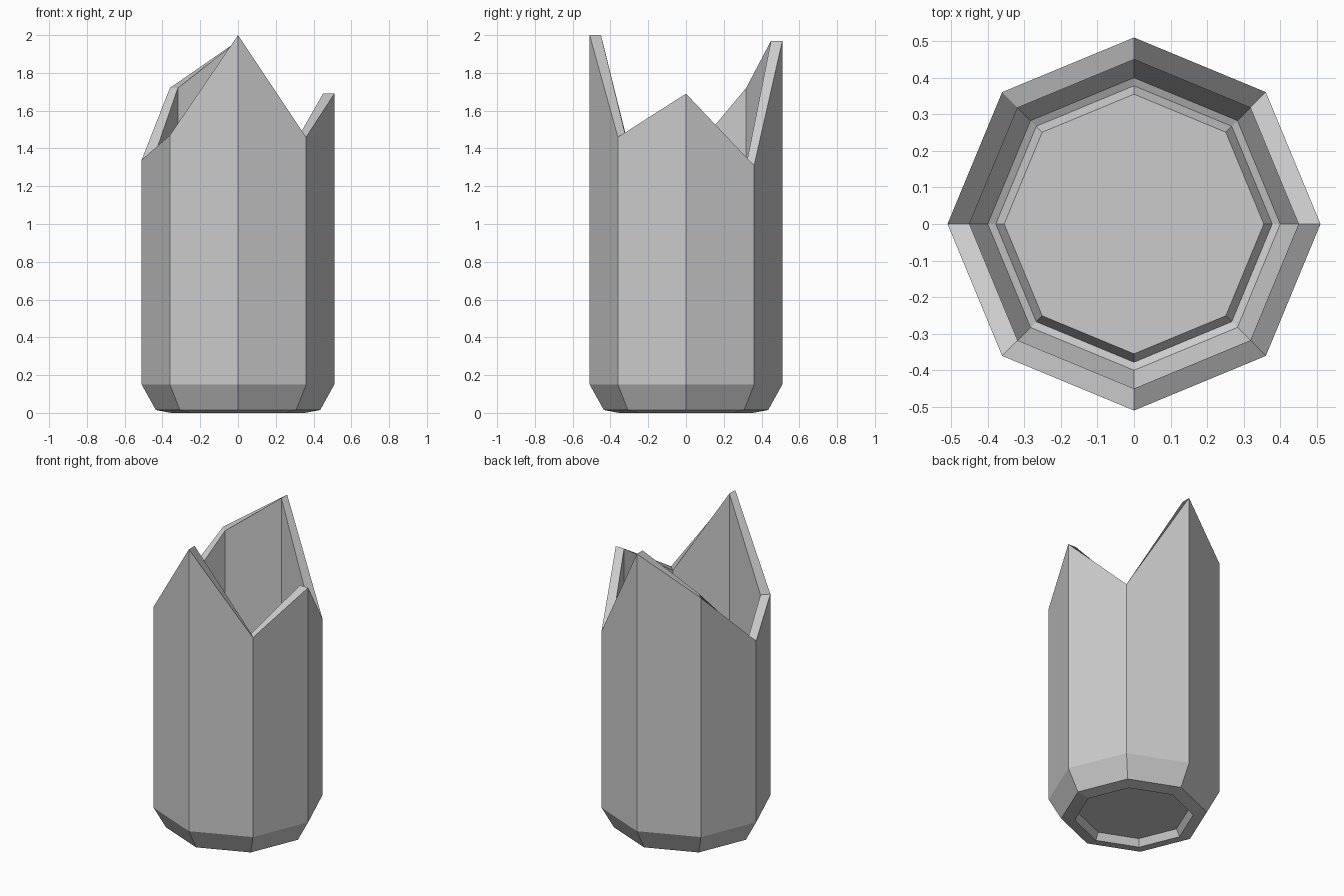
import bpy, bmesh
from math import cos, sin, pi

if "Cube" in bpy.data.objects:
    bpy.data.objects.remove(bpy.data.objects["Cube"])

# Rim height at each of the eight corners, counter-clockwise from +x
RIM = [1.69, 1.31, 1.97, 1.72, 1.34, 1.47, 2.0, 1.46]

# Wall section (radius, z) from the underside centre, over the rim, to the
# inside floor; None means "use the jagged rim height"
SECTION = [
    (0.33, 0.045), (0.354, 0.0), (0.435, 0.015), (0.51, 0.15),   # underside and outer chamfer
    (0.51, None), (0.45, None),                                  # broken rim
    (0.45, 0.165), (0.40, 0.07), (0.378, 0.06), (0.355, 0.10),   # inside and raised floor
]

bm = bmesh.new()
rings = []
for r, z in SECTION:
    rings.append([bm.verts.new((r * cos(i * pi / 4), r * sin(i * pi / 4),
                                RIM[i] if z is None else z)) for i in range(8)])

# Eight-sided shell between neighbouring rings
for a, b in zip(rings, rings[1:]):
    for i in range(8):
        j = (i + 1) % 8
        bm.faces.new((a[i], a[j], b[j], b[i]))

# Underside recess and inside floor caps
bm.faces.new(rings[0][::-1])
bm.faces.new(rings[-1])
bmesh.ops.recalc_face_normals(bm, faces=bm.faces)

mesh = bpy.data.meshes.new("broken_bottle_base")
bm.to_mesh(mesh)
bm.free()
bottle = bpy.data.objects.new("broken_bottle_base", mesh)
bpy.context.collection.objects.link(bottle)
